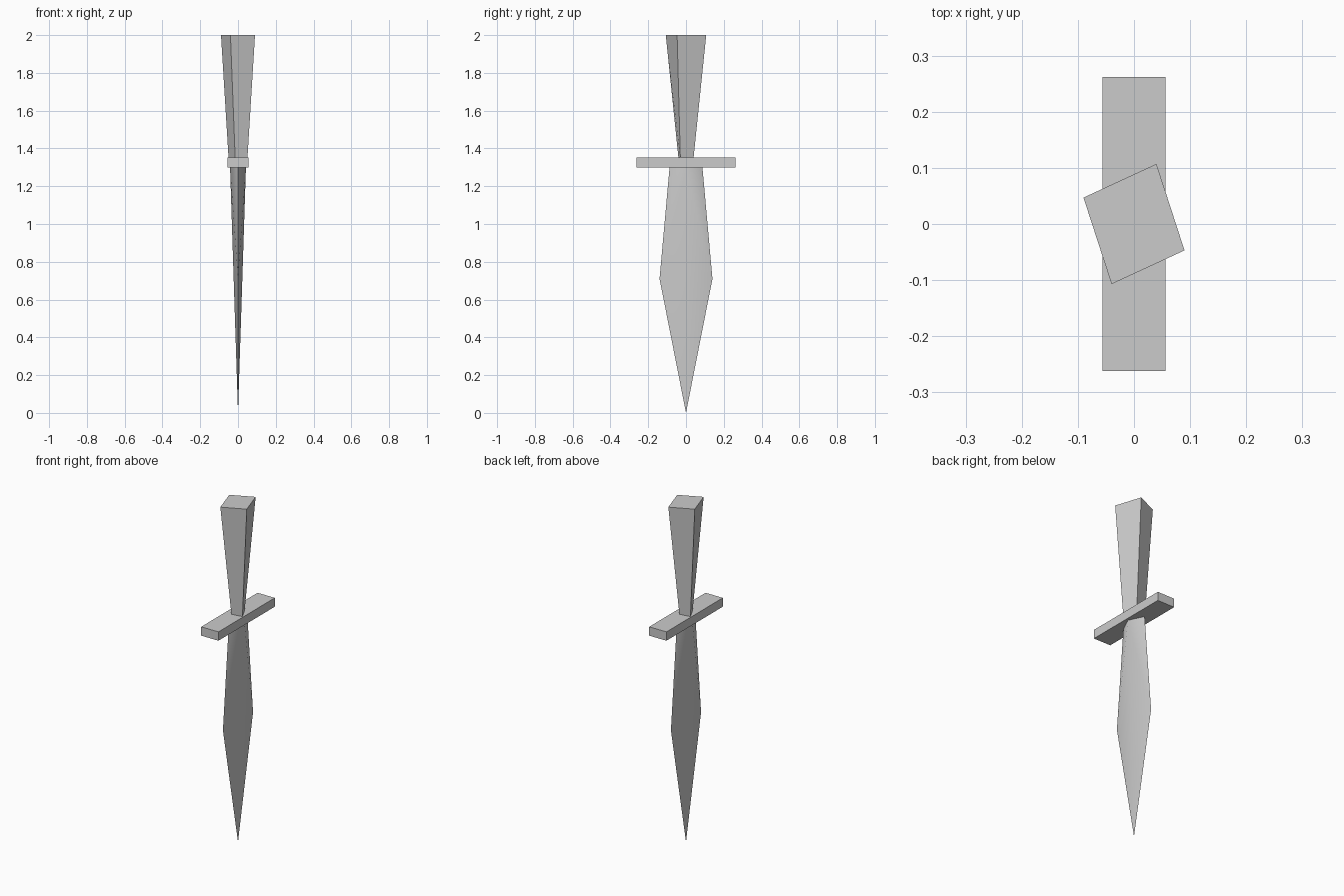
import bpy
import bmesh

if "Cube" in bpy.data.objects:
    bpy.data.objects.remove(bpy.data.objects["Cube"])


def build(name, verts, faces):
    """Make an object from points and faces, with consistent outward normals."""
    mesh = bpy.data.meshes.new(name)
    mesh.from_pydata(verts, [], faces)
    bm = bmesh.new()
    bm.from_mesh(mesh)
    bmesh.ops.recalc_face_normals(bm, faces=bm.faces)
    bm.to_mesh(mesh)
    bm.free()
    obj = bpy.data.objects.new(name, mesh)
    bpy.context.collection.objects.link(obj)
    return obj


def half_turn(points):
    """Complete a four-sided section from two corners by a half turn."""
    return points + [(-x, -y) for x, y in points]


# Grip: skewed four-sided section flaring towards the pommel end
low = half_turn([(-0.05, 0.03), (0.015, 0.04)])
high = half_turn([(-0.09, 0.047), (0.04, 0.107)])
verts = [(x, y, 1.35) for x, y in low] + [(x, y, 2.0) for x, y in high]
sides = [(i, (i + 1) % 4, (i + 1) % 4 + 4, i + 4) for i in range(4)]
build("grip", verts, sides + [(0, 1, 2, 3), (4, 5, 6, 7)])

# Crossguard: flat bar
bpy.ops.mesh.primitive_cube_add(size=1, location=(0, 0, 1.325))
guard = bpy.context.object
guard.name = "crossguard"
guard.scale = (0.112, 0.524, 0.052)
bpy.ops.object.transform_apply(location=False, rotation=False, scale=True)

# Blade: diamond root, widening cutting edges, ridges running straight to the tip
root = half_turn([(0.042, 0), (0, 0.087)])
verts = [(x, y, 1.3) for x, y in root]
verts += [(0, 0.14, 0.71), (0, -0.14, 0.71), (0, 0, 0)]
faces = [(0, 1, 2, 3)]
for ridge in (0, 2):
    for edge, belly in ((1, 4), (3, 5)):
        faces += [(ridge, edge, belly), (ridge, belly, 6)]
blade = build("blade", verts, faces)

# Soften the shallow ridges, keep the cutting edges sharp
bpy.ops.object.select_all(action='DESELECT')
blade.select_set(True)
bpy.context.view_layer.objects.active = blade
bpy.ops.object.shade_smooth_by_angle(angle=0.52)
